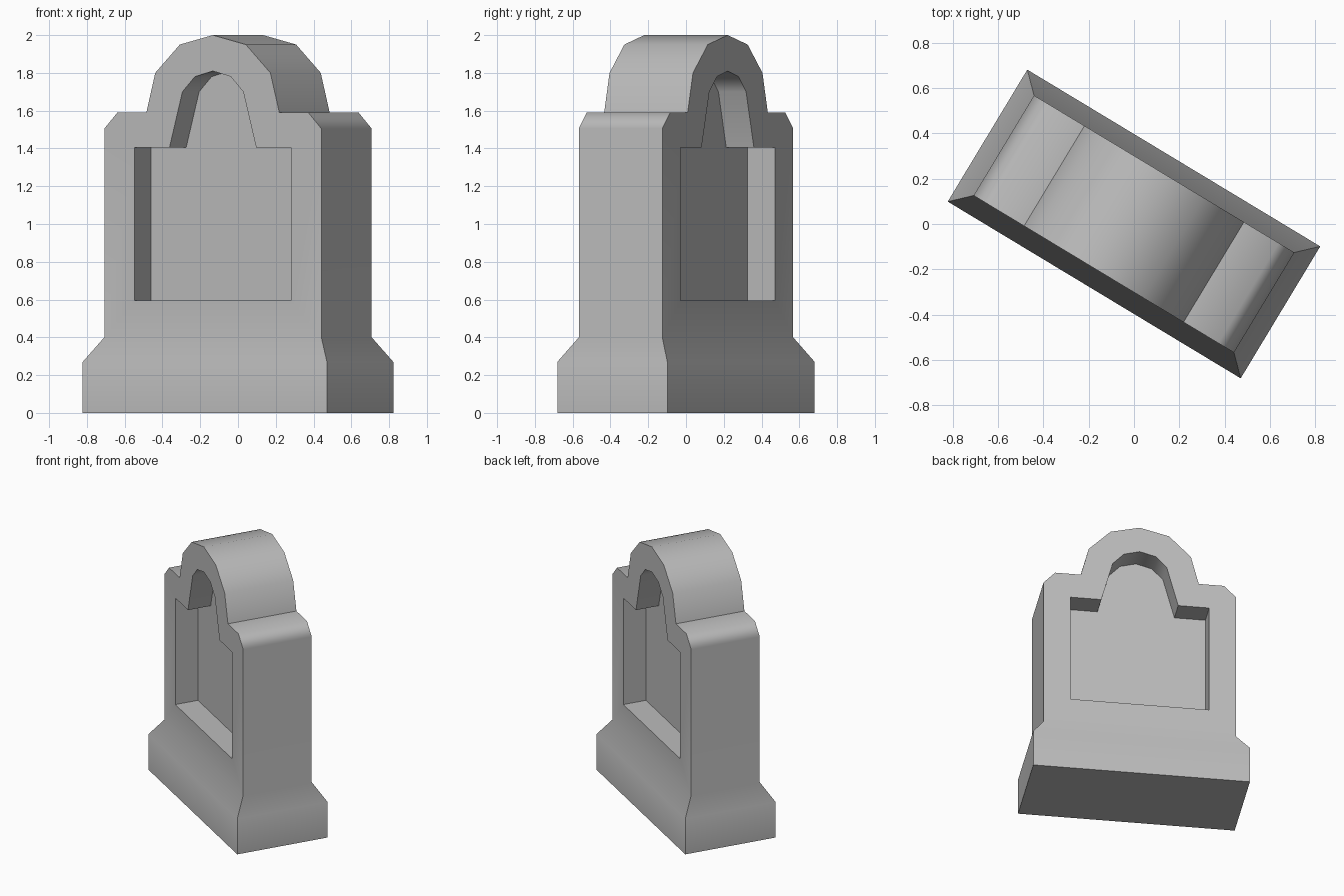
import bpy
import bmesh
import math

default = bpy.data.objects.get("Cube")
if default:
    bpy.data.objects.remove(default, do_unlink=True)

stone = bpy.data.materials.new("grey stone")
stone.use_nodes = True
colour = (0.5, 0.5, 0.5, 1)
stone.diffuse_color = colour
stone.node_tree.nodes["Principled BSDF"].inputs["Base Color"].default_value = colour

BODY_Y = 0.258      # half thickness of the slab
RECESS_Y = 0.087    # half thickness left between the two niches

# Right halves of the profiles as (x, z), from the top down
outline = [(0, 2.0), (0.204, 1.95), (0.356, 1.8), (0.411, 1.59),
           (0.59, 1.59), (0.671, 1.505), (0.671, 0.4)]
niche = [(0, 1.81), (0.111, 1.78), (0.188, 1.7), (0.268, 1.405),
         (0.484, 1.405), (0.484, 0.595), (0, 0.595)]
# Plinth rings as (half width, half depth, z)
plinth = [(0.671, BODY_Y, 0.4), (0.755, 0.34, 0.27), (0.755, 0.34, 0)]

bm = bmesh.new()


def face(points):
    bm.faces.new([bm.verts.new(p) for p in points])


def wall(profile, y0, y1):
    """Strip of quads running along a profile between two depths."""
    for (xa, za), (xb, zb) in zip(profile, profile[1:]):
        face([(xa, y0, za), (xb, y0, zb), (xb, y1, zb), (xa, y1, za)])


# Slab: front around the niche, outer edge, niche walls and niche floor
front = outline + [(0, 0.4)] + niche[::-1]
face([(x, -BODY_Y, z) for x, z in front])
wall(outline, -BODY_Y, 0)
wall(niche, -BODY_Y, -RECESS_Y)
face([(x, -RECESS_Y, z) for x, z in niche])

# Plinth: sloped and upright bands, then the underside
for (wa, da, za), (wb, db, zb) in zip(plinth, plinth[1:]):
    face([(0, -da, za), (wa, -da, za), (wb, -db, zb), (0, -db, zb)])
    face([(wa, -da, za), (wa, 0, za), (wb, 0, zb), (wb, -db, zb)])
w, d, z = plinth[-1]
face([(0, -d, z), (w, -d, z), (w, 0, z), (0, 0, z)])
bmesh.ops.remove_doubles(bm, verts=bm.verts, dist=0.0005)

# Mirror the quarter to both sides and to the back
for axis in "XY":
    geom = bm.verts[:] + bm.edges[:] + bm.faces[:]
    bmesh.ops.mirror(bm, geom=geom, axis=axis, merge_dist=0.0005)
bmesh.ops.remove_doubles(bm, verts=bm.verts, dist=0.0005)
bmesh.ops.recalc_face_normals(bm, faces=bm.faces)

mesh = bpy.data.meshes.new("gravestone")
bm.to_mesh(mesh)
bm.free()
mesh.materials.append(stone)
gravestone = bpy.data.objects.new("gravestone", mesh)
bpy.context.collection.objects.link(gravestone)
gravestone.rotation_euler.z = math.radians(-31.1)

# Soft bevels, crisp corners, flat large faces
bpy.ops.object.select_all(action="DESELECT")
gravestone.select_set(True)
bpy.context.view_layer.objects.active = gravestone
bpy.ops.object.shade_smooth_by_angle(angle=math.radians(60))
weighted = gravestone.modifiers.new("weighted normals", "WEIGHTED_NORMAL")
weighted.keep_sharp = True
